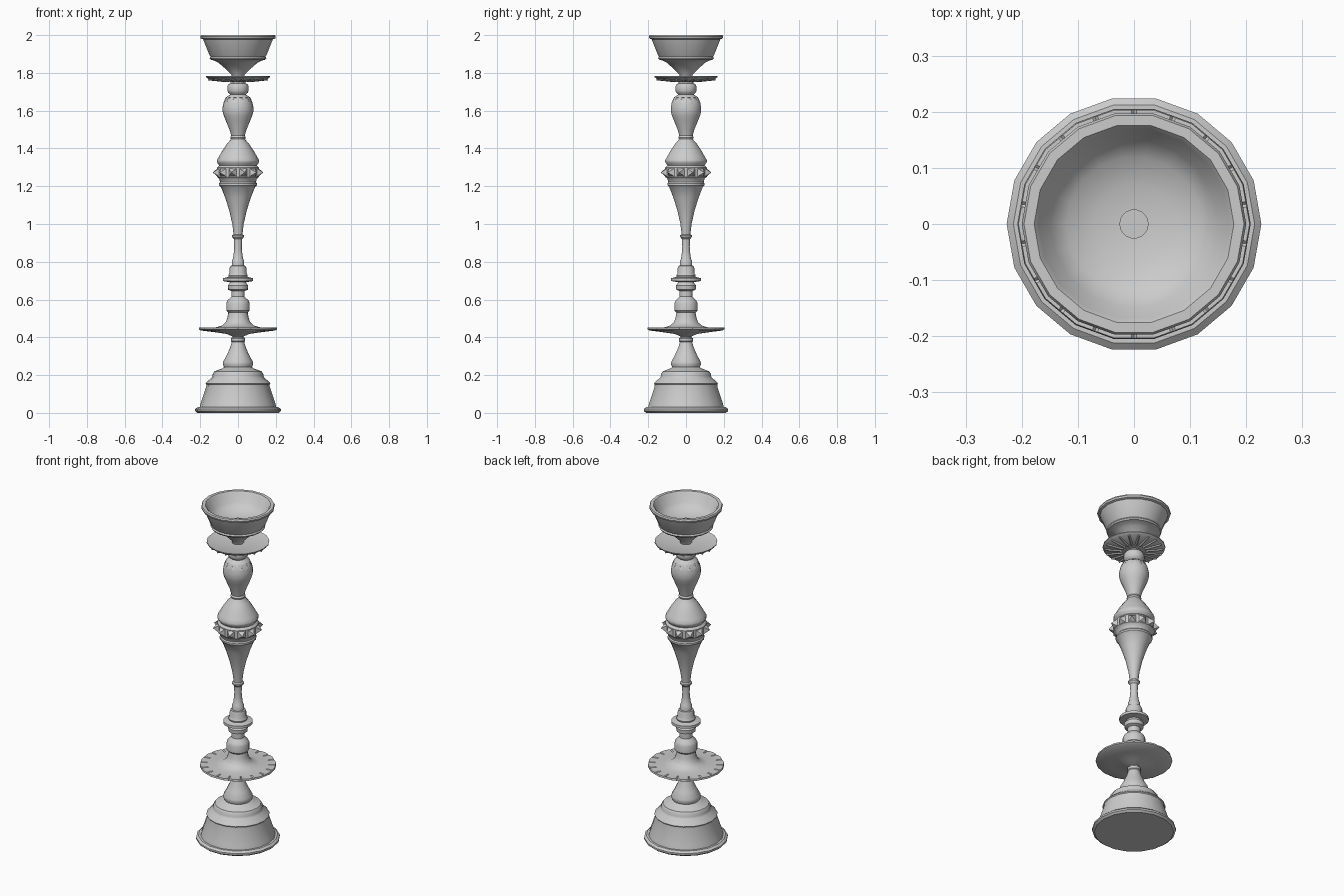
import bpy, bmesh, math
from mathutils import Matrix, Vector

if "Cube" in bpy.data.objects:
    bpy.data.objects.remove(bpy.data.objects["Cube"])

SIDES = 18


def finish(name, bm, smooth=True):
    bmesh.ops.recalc_face_normals(bm, faces=bm.faces)
    me = bpy.data.meshes.new(name)
    bm.to_mesh(me)
    bm.free()
    ob = bpy.data.objects.new(name, me)
    bpy.context.collection.objects.link(ob)
    if smooth:
        bpy.ops.object.select_all(action='DESELECT')
        ob.select_set(True)
        bpy.context.view_layer.objects.active = ob
        bpy.ops.object.shade_smooth_by_angle(angle=math.radians(35))
    return ob


def lathe(name, profile):
    """Closed turned part from (radius, height) pairs."""
    bm = bmesh.new()
    rings = []
    for r, z in profile:
        rings.append([bm.verts.new((r * math.cos(math.tau * i / SIDES),
                                    r * math.sin(math.tau * i / SIDES), z))
                      for i in range(SIDES)])
    for a, b in zip(rings, rings[1:]):
        for i in range(SIDES):
            j = (i + 1) % SIDES
            bm.faces.new((a[i], a[j], b[j], b[i]))
    bm.faces.new(rings[0])
    bm.faces.new(rings[-1])
    return finish(name, bm)


def ring_of(name, count, start, make):
    """Repeat a small bmesh piece around the axis."""
    bm = bmesh.new()
    for k in range(count):
        before = set(bm.verts)
        make(bm)
        new = [v for v in bm.verts if v not in before]
        bmesh.ops.rotate(bm, verts=new, cent=(0, 0, 0),
                         matrix=Matrix.Rotation(start + math.tau * k / count, 3, 'Z'))
    return finish(name, bm, smooth=False)


def bar(pos, size, pitch=0.0, roll=0.0):
    m = (Matrix.Translation(pos) @ Matrix.Rotation(pitch, 4, 'Y')
         @ Matrix.Rotation(roll, 4, 'X') @ Matrix.Diagonal((*size, 1)))
    return lambda bm: bmesh.ops.create_cube(bm, size=1, matrix=m)


def carve(target, cutter):
    mod = target.modifiers.new("notches", 'BOOLEAN')
    mod.operation = 'DIFFERENCE'
    mod.object = cutter
    mod.solver = 'EXACT'
    cutter.hide_render = True
    cutter.hide_viewport = True


# Bell-shaped foot
lathe("base", [(.215, 0), (.227, .01), (.227, .02), (.215, .03), (.203, .03),
               (.198, .05), (.168, .14), (.168, .15), (.172, .155), (.165, .165),
               (.14, .185), (.135, .195), (.135, .205), (.125, .22), (.085, .235), (.07, .245)])
lathe("foot_cone", [(.07, .235), (.08, .255), (.079, .27), (.06, .305), (.042, .345),
                    (.033, .375), (.037, .38), (.037, .395), (.03, .4), (.03, .42)])

# Lower drip dish, with notched rim
dish = lathe("lower_dish", [(.03, .405), (.06, .418), (.13, .428), (.195, .436), (.208, .443),
                            (.206, .453), (.19, .453), (.12, .452), (.085, .462),
                            (.065, .48), (.056, .505), (.05, .54)])
carve(dish, ring_of("dish_notch_cutter", SIDES, math.radians(10),
                    bar((.197, 0, .456), (.06, .011, .011), roll=math.radians(45))))

# Lower turned stem
lathe("lower_knop", [(.05, .53), (.062, .542), (.062, .58), (.056, .595), (.035, .615),
                     (.035, .645), (.052, .652), (.054, .675), (.045, .685), (.04, .7)])
lathe("flange", [(.05, .693), (.08, .698), (.08, .713), (.05, .72), (.052, .728), (.045, .74),
                 (.045, .765), (.04, .778), (.033, .78), (.033, .805), (.027, .815),
                 (.022, .85), (.02, .88), (.022, .92), (.032, .932), (.032, .94), (.025, .945)])

# Tapered body with studded belt
lathe("tapered_stem", [(.023, .94), (.03, 1.0), (.046, 1.07), (.068, 1.14), (.09, 1.195),
                       (.1, 1.205), (.1, 1.215), (.095, 1.222), (.1, 1.24), (.112, 1.25), (.112, 1.298),
                       (.1, 1.31), (.105, 1.318), (.112, 1.328), (.112, 1.338), (.102, 1.355),
                       (.085, 1.385), (.058, 1.425), (.04, 1.445), (.035, 1.455)])


def stud(bm):
    h, x, z = .027, .1, 1.273
    base = [bm.verts.new((x, a * h, z + b * h)) for a, b in ((-1, -1), (1, -1), (1, 1), (-1, 1))]
    tip = bm.verts.new((.138, 0, z))
    bm.faces.new(base)
    for i in range(4):
        bm.faces.new((base[i], base[(i + 1) % 4], tip))


ring_of("belt_studs", 12, math.radians(15), stud)

# Upper bulb with shoulder notches
bulb = lathe("upper_bulb", [(.036, 1.445), (.041, 1.458), (.036, 1.468), (.045, 1.5), (.066, 1.55),
                            (.076, 1.575), (.081, 1.595), (.081, 1.62), (.076, 1.645),
                            (.065, 1.67), (.045, 1.683), (.035, 1.69)])
carve(bulb, ring_of("bulb_notch_cutter", 12, math.radians(15),
                    bar((.077, 0, 1.655), (.014, .016, .035), pitch=math.radians(-25))))
lathe("upper_collar", [(.035, 1.68), (.052, 1.695), (.056, 1.705), (.056, 1.73),
                       (.05, 1.74), (.04, 1.745), (.04, 1.765)])

# Upper drip dish with ribbed underside
lathe("upper_dish", [(.04, 1.752), (.07, 1.758), (.155, 1.767), (.17, 1.778), (.17, 1.783),
                     (.155, 1.777), (.03, 1.775)])
ring_of("upper_dish_ribs", SIDES, 0,
        bar((.11, 0, 1.762), (.095, .009, .009), pitch=math.radians(-6), roll=math.radians(45)))

# Candle cup and its seat
lathe("candle_cup", [(.03, 1.77), (.035, 1.79), (.07, 1.825), (.105, 1.855), (.125, 1.865),
                     (.145, 1.87), (.15, 1.878), (.145, 1.886), (.15, 1.892),
                     (.185, 1.978), (.197, 1.982), (.2, 1.992), (.196, 2.0), (.178, 2.0),
                     (.17, 1.99), (.15, 1.945), (.12, 1.92), (.07, 1.905), (.025, 1.9)])
lathe("candle_seat", [(.026, 1.89), (.026, 1.91)])
